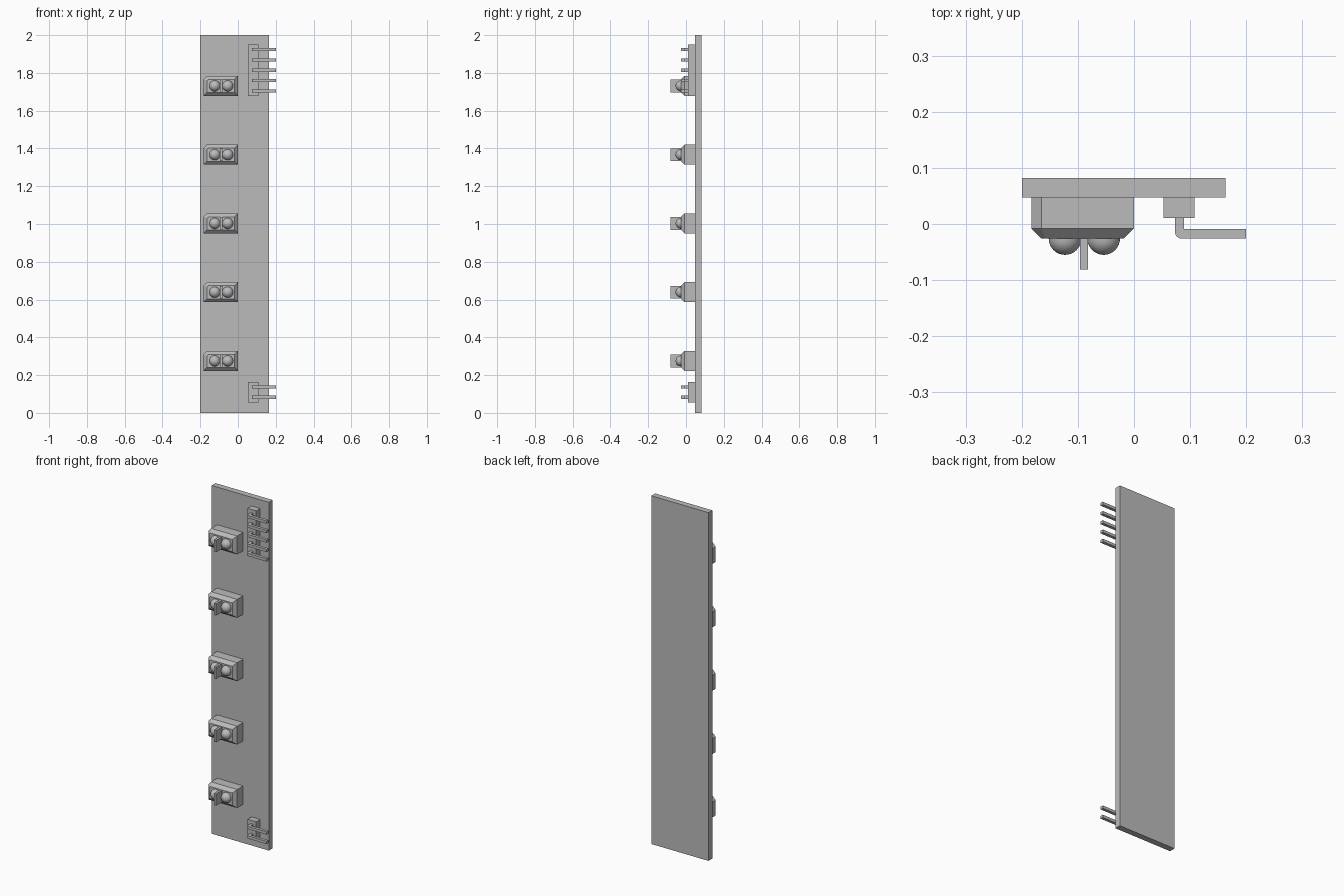
import bpy, bmesh, math
from mathutils import Matrix

cube = bpy.data.objects.get("Cube")
if cube:
    bpy.data.objects.remove(cube, do_unlink=True)

grey = bpy.data.materials.new("plain_grey")
grey.use_nodes = True
COLOUR = (0.5, 0.5, 0.5, 1)
grey.diffuse_color = COLOUR
grey.node_tree.nodes["Principled BSDF"].inputs["Base Color"].default_value = COLOUR


def finish(name, bm):
    bmesh.ops.recalc_face_normals(bm, faces=bm.faces)
    mesh = bpy.data.meshes.new(name)
    bm.to_mesh(mesh)
    bm.free()
    mesh.materials.append(grey)
    obj = bpy.data.objects.new(name, mesh)
    bpy.context.collection.objects.link(obj)
    return obj


def box(name, x, y, z):
    bm = bmesh.new()
    bmesh.ops.create_cube(bm, size=1)
    for v in bm.verts:
        for i, (lo, hi) in enumerate((x, y, z)):
            v.co[i] = lo if v.co[i] < 0 else hi
    return finish(name, bm)


def loft(name, rings):
    """Closed solid through rings with equal point counts."""
    bm = bmesh.new()
    loops = [[bm.verts.new(p) for p in ring] for ring in rings]
    n = len(loops[0])
    for a, b in zip(loops, loops[1:]):
        for i in range(n):
            j = (i + 1) % n
            bm.faces.new((a[i], a[j], b[j], b[i]))
    bm.faces.new(loops[0])
    bm.faces.new(loops[-1])
    return finish(name, bm)


BOARD_FRONT = 0.047
box("circuit_board", (-0.2, 0.163), (BOARD_FRONT, 0.082), (0, 2))


# Sensor: housing with a bevelled front and one clipped corner, two lenses, divider
def housing_ring(z, y, inset):
    left, right, half = -0.183 + inset, -inset, 0.053 - inset
    clip = 0.018 - inset * 0.586
    return [(left, y, z - half), (right, y, z - half), (right, y, z + half),
            (left + clip, y, z + half), (left, y, z + half - clip)]


def sensor(number, z):
    face = -0.026
    loft(f"sensor_housing_{number}", [housing_ring(z, BOARD_FRONT, 0),
                                      housing_ring(z, -0.008, 0),
                                      housing_ring(z, face, 0.018)])
    for side, x in (("right", -0.123), ("left", -0.054)):
        bm = bmesh.new()
        bmesh.ops.create_uvsphere(bm, u_segments=32, v_segments=16, radius=0.029,
                                  matrix=Matrix.Rotation(math.pi / 2, 4, "X"))
        hidden = [v for v in bm.verts if v.co.y > 0.001]
        bmesh.ops.delete(bm, geom=hidden, context="VERTS")
        bmesh.ops.translate(bm, verts=bm.verts, vec=(x, face, z))
        for f in bm.faces:
            f.smooth = True
        finish(f"{side}_lens_{number}", bm)
    box(f"sensor_divider_{number}", (-0.096, -0.082), (-0.081, face), (z - 0.034, z + 0.034))


for i in range(5):
    sensor(i + 1, 0.275 + 0.364 * i)


# Pin header: plastic strip with bent pins pointing to the left edge
PITCH = 0.0544


def bent_pin(name, z):
    r = 0.012
    bend = [(0.073 + r - r * math.cos(a), -0.026 + r - r * math.sin(a))
            for a in (math.radians(d) for d in range(0, 91, 15))]
    outline = [(0.089, 0.012), (0.073, 0.012)] + bend + [(0.2, -0.026), (0.2, -0.009), (0.089, -0.009)]
    loft(name, [[(x, y, z + dz) for x, y in outline] for dz in (-0.008, 0.008)])


def header(name, centre, count):
    half = PITCH * count / 2
    box(f"{name}_strip", (0.053, 0.108), (0.011, BOARD_FRONT), (centre - half, centre + half))
    for i in range(count):
        bent_pin(f"{name}_pin_{i + 1}", centre + PITCH * (i - (count - 1) / 2))


header("upper_header", 1.814, 5)
header("lower_header", 0.11, 2)
